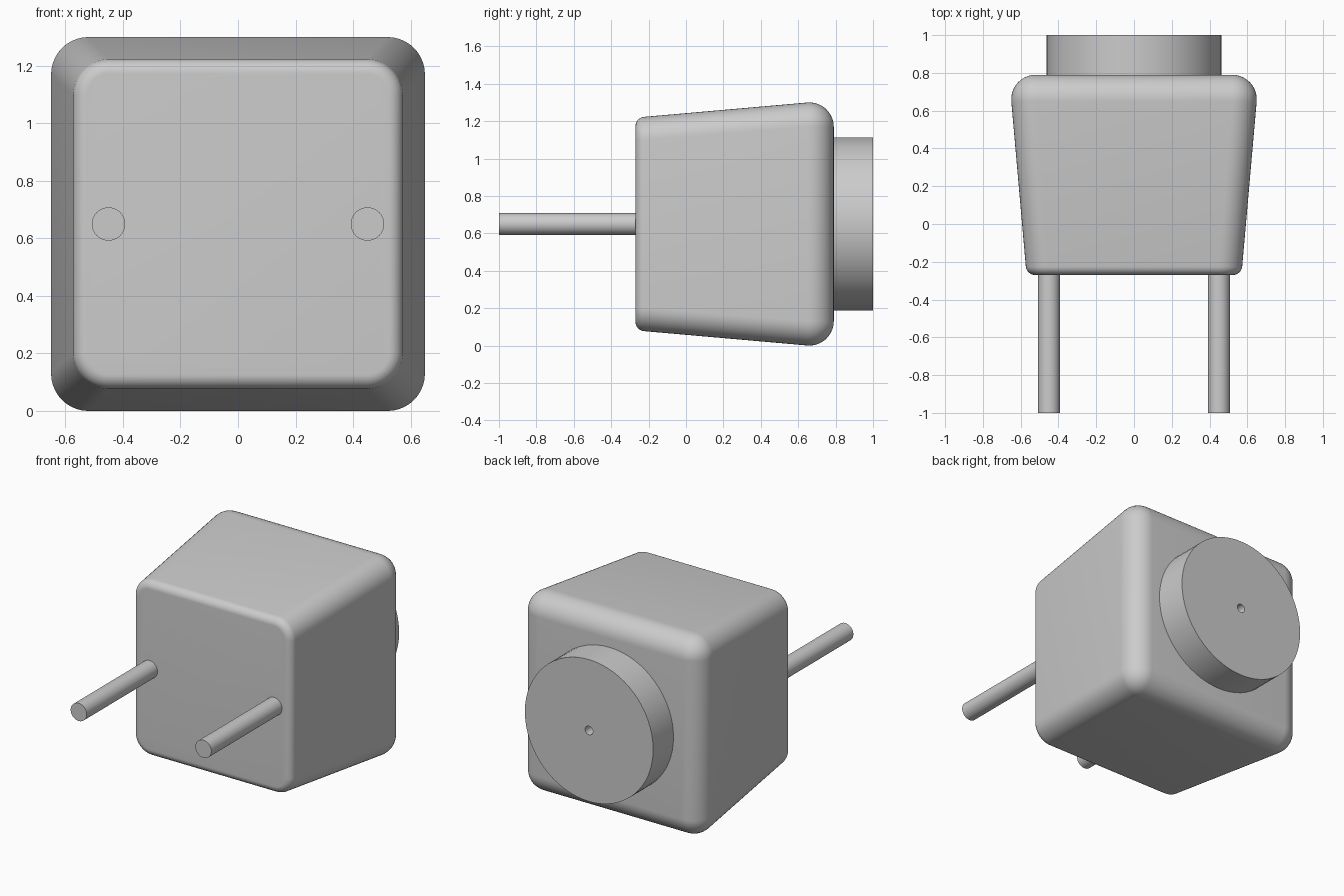
import bpy, bmesh
from math import sin, cos, pi, radians

cube = bpy.data.objects.get("Cube")
if cube:
    bpy.data.objects.remove(cube, do_unlink=True)

MID = 0.65  # height of the centre axis

grey = bpy.data.materials.new("light grey")
grey.use_nodes = True
colour = (0.6, 0.6, 0.6, 1)
grey.diffuse_color = colour
grey.node_tree.nodes["Principled BSDF"].inputs["Base Color"].default_value = colour


def loft(name, rings, angle=30):
    """Skin a list of closed rings and cap both ends."""
    bm = bmesh.new()
    loops = [[bm.verts.new(p) for p in ring] for ring in rings]
    n = len(loops[0])
    for a, b in zip(loops, loops[1:]):
        for i in range(n):
            j = (i + 1) % n
            bm.faces.new((a[i], a[j], b[j], b[i]))
    bm.faces.new(loops[0][::-1])
    bm.faces.new(loops[-1])
    bmesh.ops.remove_doubles(bm, verts=bm.verts, dist=0.0001)
    bmesh.ops.recalc_face_normals(bm, faces=bm.faces)
    mesh = bpy.data.meshes.new(name)
    bm.to_mesh(mesh)
    bm.free()
    mesh.materials.append(grey)
    obj = bpy.data.objects.new(name, mesh)
    bpy.context.collection.objects.link(obj)
    bpy.ops.object.select_all(action="DESELECT")
    obj.select_set(True)
    bpy.context.view_layer.objects.active = obj
    bpy.ops.object.shade_smooth_by_angle(angle=radians(angle))
    return obj


def rounded_square(y, core, radius, steps=10):
    """Square ring of four corner arcs centred at +-core."""
    ring = []
    for k, (sx, sz) in enumerate([(1, 1), (-1, 1), (-1, -1), (1, -1)]):
        for i in range(steps + 1):
            t = (k + i / steps) * pi / 2
            ring.append((sx * core + radius * cos(t), y, MID + sz * core + radius * sin(t)))
    return ring


def circle(y, radius, x=0, n=64):
    return [(x + radius * cos(2 * pi * i / n), y, MID + radius * sin(2 * pi * i / n))
            for i in range(n)]


# Tapered body with a small front fillet and a large back fillet
STEPS, DRAFT = 10, radians(5)
rings = []
for i in range(STEPS + 1):
    t = (pi / 2 - DRAFT) * i / STEPS
    rings.append(rounded_square(-0.22 - 0.05 * cos(t), 0.448, 0.075 + 0.05 * sin(t)))
for i in range(STEPS + 1):
    t = -DRAFT + (pi / 2 + DRAFT) * i / STEPS
    rings.append(rounded_square(0.66 + 0.13 * sin(t), 0.52, 0.13 * cos(t)))
loft("body", rings)

# Round back disc with a small centre hole
loft("back_disc", [circle(0.78, 0.463), circle(1, 0.463), circle(1, 0.028), circle(0.85, 0.028)])

# Two front pins
for side, x in (("left", 0.45), ("right", -0.45)):
    loft(side + "_pin", [circle(-1, 0.058, x, 32), circle(-0.26, 0.058, x, 32)])
